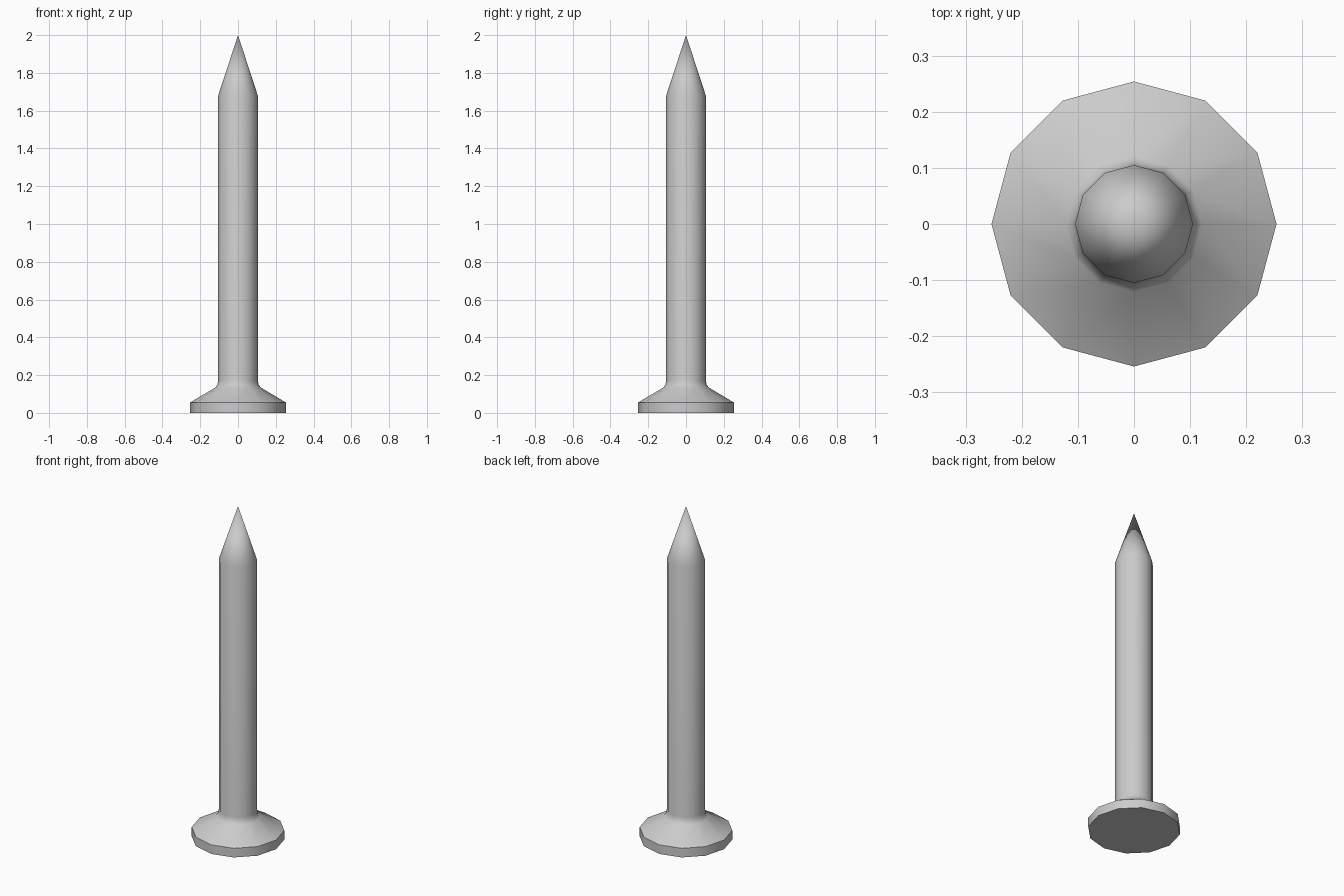
import bpy, bmesh
from math import sin, cos, pi, radians

if "Cube" in bpy.data.objects:
    bpy.data.objects.remove(bpy.data.objects["Cube"])

SIDES = 12

# Profile (radius, height): flat head, sloped shoulder, small fillet, shank
PROFILE = [(0.254, 0.0), (0.254, 0.055), (0.121, 0.134), (0.110, 0.148),
           (0.105, 0.172), (0.105, 1.68)]
TIP_Z = 2.0

bm = bmesh.new()
rings = [[bm.verts.new((r * cos(2 * pi * i / SIDES), r * sin(2 * pi * i / SIDES), z))
          for i in range(SIDES)] for r, z in PROFILE]

# Head underside
bm.faces.new(rings[0][::-1])

# Side walls
for low, high in zip(rings, rings[1:]):
    for i in range(SIDES):
        j = (i + 1) % SIDES
        bm.faces.new((low[i], low[j], high[j], high[i]))

# Pointed tip
tip = bm.verts.new((0, 0, TIP_Z))
for i in range(SIDES):
    bm.faces.new((rings[-1][i], rings[-1][(i + 1) % SIDES], tip))

mesh = bpy.data.meshes.new("nail")
bm.to_mesh(mesh)
bm.free()
nail = bpy.data.objects.new("nail", mesh)
bpy.context.collection.objects.link(nail)

# Smooth round sides, crisp head edges
bpy.context.view_layer.objects.active = nail
nail.select_set(True)
bpy.ops.object.shade_smooth_by_angle(angle=radians(40))
